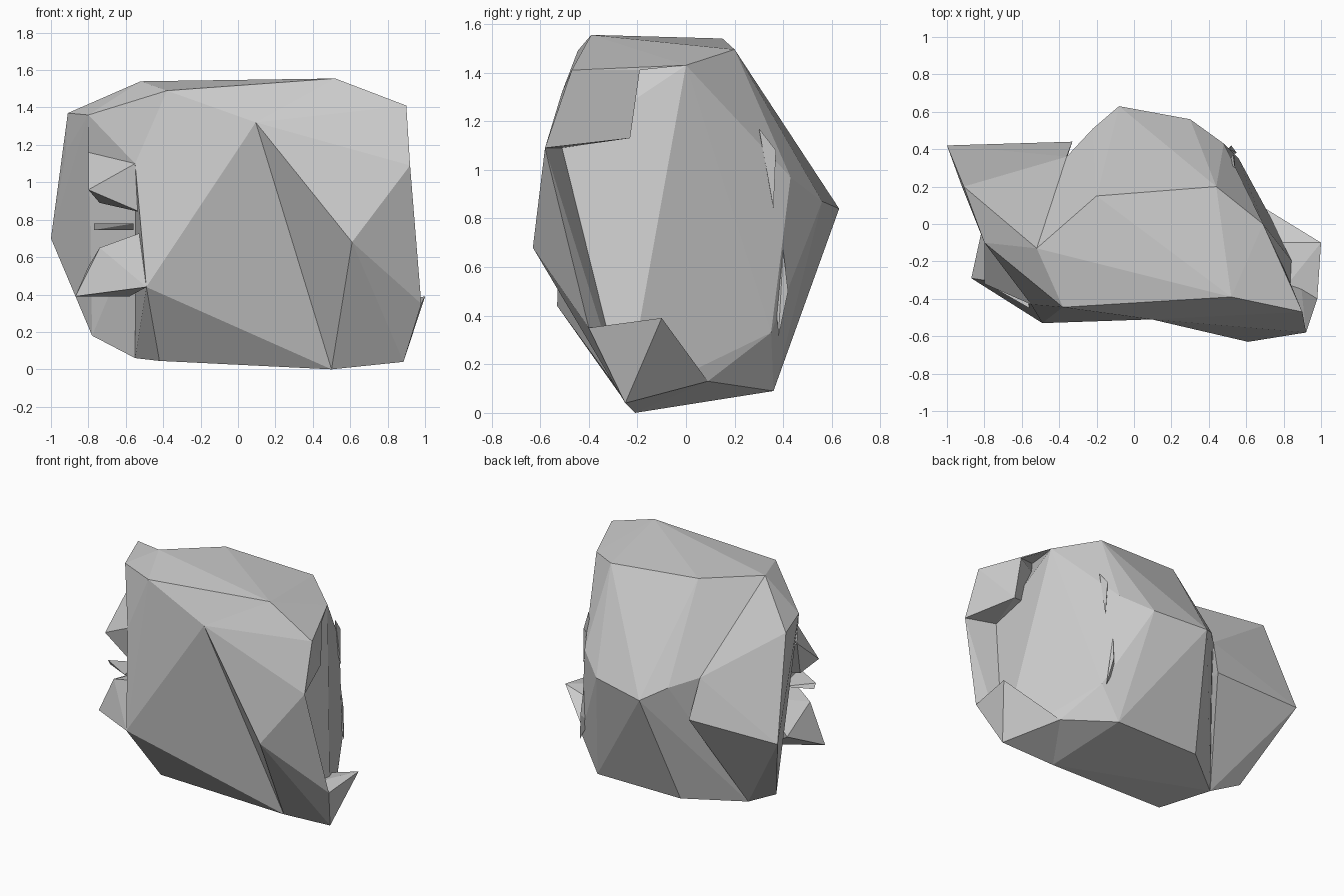
import bpy, bmesh

if "Cube" in bpy.data.objects:
    bpy.data.objects.remove(bpy.data.objects["Cube"])

chunks = []


def hull(name, points):
    """Flat-faced stone chunk: convex hull of a few corner points."""
    bm = bmesh.new()
    for p in points:
        bm.verts.new(p)
    res = bmesh.ops.convex_hull(bm, input=bm.verts[:])
    loose = {g for g in res["geom_interior"] + res["geom_unused"]
             if isinstance(g, bmesh.types.BMVert)}
    bmesh.ops.delete(bm, geom=[v for v in loose if v.is_valid and not v.link_faces],
                     context='VERTS')
    bmesh.ops.recalc_face_normals(bm, faces=bm.faces[:])
    mesh = bpy.data.meshes.new(name)
    bm.to_mesh(mesh)
    bm.free()
    obj = bpy.data.objects.new(name, mesh)
    bpy.context.collection.objects.link(obj)
    chunks.append(obj)
    return obj


# corners shared by neighbouring chunks
top_left = (-.52, -.13, 1.54)
top_front_left = (-.38, -.445, 1.49)
front_top = (.52, -.39, 1.555)
front_crest = (.095, -.51, 1.32)
front_bulge = (.61, -.63, .68)
front_low_left = (-.49, -.53, .44)
front_mid_left = (-.55, -.43, 1.1)
base_front = (.5, -.21, 0)
base_left = (-.42, -.25, .045)
base_right = (.885, -.25, .04)
shoulder = (.9, -.47, 1.41)
rim_top = (.92, -.58, 1.09)
rim_low = (.98, -.4, .35)
panel_top = (.72, -.51, 1.09)
panel_low = (.75, -.41, .34)
side_top = (.69, 0, 1.43)
side_low = (.69, .09, .13)
left_tip = (-1, .42, .7)
left_foot = (-.78, .12, .18)
left_top = (-.8, -.1, 1.36)
left_cheek = (-.8, -.08, 1.16)
left_back = (-.36, .36, .97)
left_base = (-.55, .1, .06)

# main boulder, with a crease running down its front
body = hull("boulder", [
    top_left, front_top, top_front_left, (-.2, .15, 1.54), (.44, .2, 1.495),
    side_top, front_crest, front_low_left, front_mid_left,
    base_front, base_left, left_base, (-.21, .36, .09), (.43, .36, .09),
    (-.08, .63, .84), (.3, .56, .87), (.48, .43, .97), (.47, .42, .6),
    (.56, .35, .33), side_low, left_back, (-.22, .51, .92)])
hull("right_core", [
    front_crest, front_top, side_top, panel_top, panel_low, base_front,
    base_right, side_low, (.48, .43, .97), (.47, .42, .6), (.56, .35, .33)])

# overhanging block at the upper right
hull("right_upper_block", [
    shoulder, rim_top, (.8, -.23, 1.13), (.78, -.19, 1.41), front_top,
    front_crest, panel_top])
hull("right_upper_top", [shoulder, (.78, -.19, 1.41), front_top, side_top, (.44, .2, 1.495)])

# bulging front and raised rim beside the sunken right face
hull("front_bulge_upper", [front_crest, front_bulge, shoulder, rim_top, panel_top, front_top])
hull("front_bulge_lower", [front_crest, front_bulge, base_front, panel_low, panel_top])
hull("right_front_rim", [
    rim_top, panel_top, panel_low, rim_low, front_bulge, base_front, base_right])

# pointed ledge low on the right
hull("right_ledge", [
    rim_low, (1, -.1, .39), side_low, base_right, panel_low, (.7, -.1, .3)])

# left slab, its front ledge and upper nose
hull("left_slab", [
    left_tip, (-.33, .44, .7), left_back, (-.91, .2, 1.37), (-.92, .2, 1.16),
    top_left, left_top, left_foot, left_base, (-.52, -.15, .8)])
hull("left_ledge", [
    (-.87, -.29, .39), front_low_left, (-.74, -.31, .65), (-.58, -.1, .39),
    (-.8, .03, .55), (-.52, -.4, .73), (-.52, -.1, .7)])
hull("left_brow", [left_top, left_cheek, front_mid_left, top_left, top_front_left,
                   (-.52, -.1, 1.1)])
hull("left_nose", [(-.8, -.32, .96), left_cheek, front_mid_left, (-.52, -.4, .84),
                   (-.74, -.2, .89), (-.52, -.1, .9)])

# small shards
hull("left_shard", [(-.77, -.33, .78), (-.77, -.31, .745), (-.56, -.45, .78),
                    (-.56, -.4, .745), (-.6, -.2, .76)])
hull("right_shard_upper", [(.54, .3, 1.17), (.53, .37, 1.08), (.54, .36, .84), (.5, .33, 1)])
hull("right_shard_lower", [(.51, .4, .67), (.52, .37, .45), (.55, .38, .31),
                           (.52, .42, .5), (.48, .38, .45)])

# fuse all chunks into one stone so no inner walls remain
for part in chunks[1:]:
    mod = body.modifiers.new("fuse", 'BOOLEAN')
    mod.operation, mod.solver, mod.object = 'UNION', 'EXACT', part
    part.hide_render = True
bpy.context.view_layer.update()
fused = bpy.data.meshes.new_from_object(
    body.evaluated_get(bpy.context.evaluated_depsgraph_get()))
body.modifiers.clear()
body.data = fused
for part in chunks[1:]:
    bpy.data.objects.remove(part)
